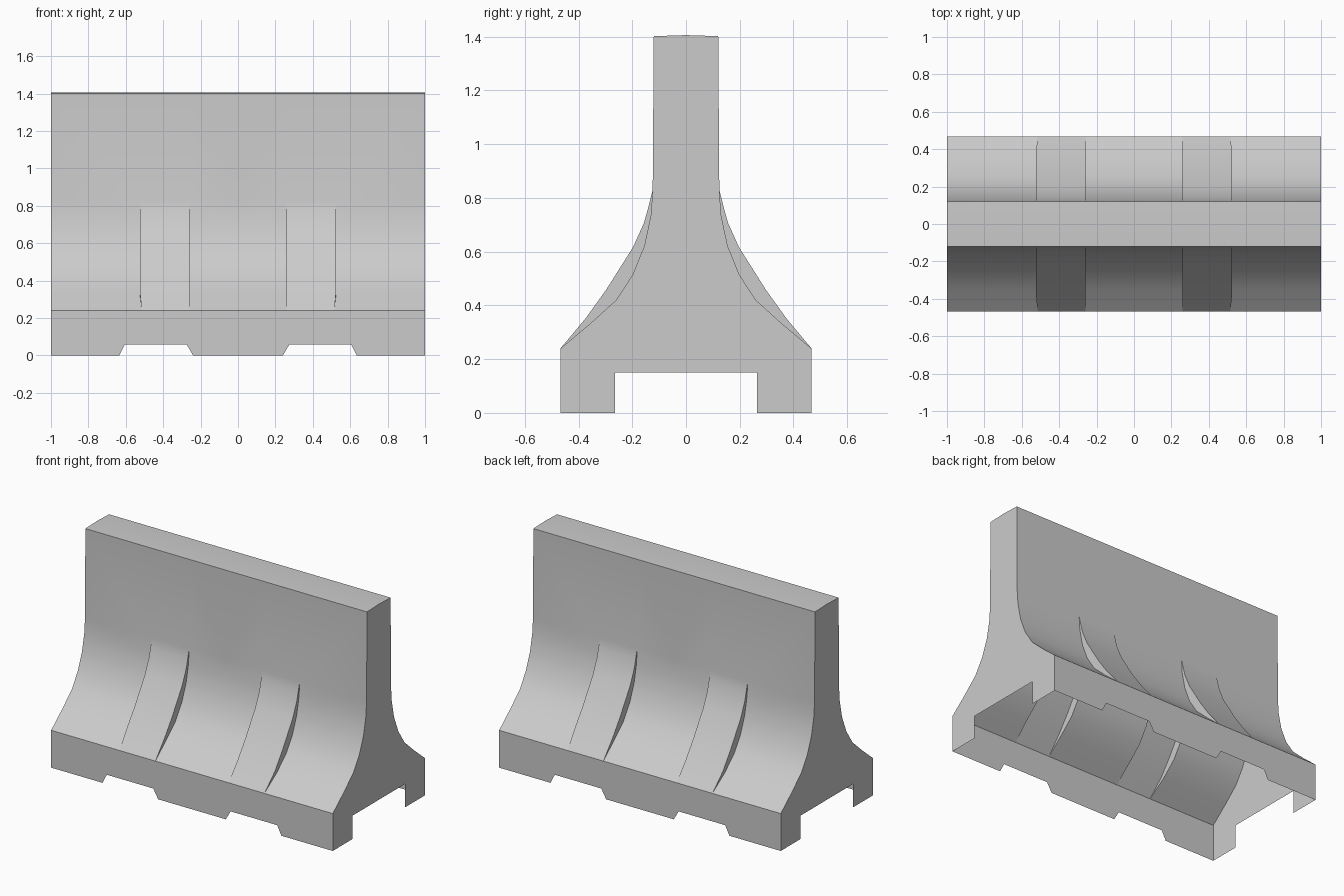
import bpy, bmesh, math

if "Cube" in bpy.data.objects:
    bpy.data.objects.remove(bpy.data.objects["Cube"])

# Half profiles (y, z) of the flared side: plain panel and raised rib
PLAIN = [(.467, .24), (.357, .332), (.26, .42), (.198, .515), (.155, .622), (.131, .735), (.124, .83), (.12, 1.402)]
RIB = [(.467, .24), (.375, .35), (.298, .457), (.197, .617), (.156, .708), (.139, .77), (.124, .83), (.12, 1.402)]


def make(name, verts, faces, smooth=()):
    """One quarter of a part, mirrored in x and y."""
    bm = bmesh.new()
    vs = [bm.verts.new(v) for v in verts]
    for i, f in enumerate(faces):
        face = bm.faces.new([vs[j] for j in f])
        face.smooth = i in smooth
    bmesh.ops.remove_doubles(bm, verts=bm.verts[:], dist=1e-5)
    mesh = bpy.data.meshes.new(name)
    bm.to_mesh(mesh)
    bm.free()
    mesh.set_sharp_from_angle(angle=math.radians(30))
    ob = bpy.data.objects.new(name, mesh)
    bpy.context.collection.objects.link(ob)
    mod = ob.modifiers.new("mirror", 'MIRROR')
    mod.use_axis = (True, True, False)
    return ob


def polygon(name, verts):
    return make(name, verts, [range(len(verts))])


# Flared sides: loft along x through plain, rib, plain
stations = [(0, PLAIN), (.26, PLAIN), (.26, RIB), (.525, RIB), (.525, PLAIN), (1, PLAIN)]
n = len(PLAIN)
verts = []
for x, prof in stations:
    for k, (y, z) in enumerate(prof):
        verts.append((.515 if x == .525 and k == 0 else x, y, z))
faces, smooth = [], set()
for s in range(len(stations) - 1):
    for k in range(n - 1):
        # the step walls of a rib vanish where both profiles meet
        if s in (1, 3) and k >= n - 2:
            continue
        a, b = s * n + k, (s + 1) * n + k
        if s in (1, 3) and k in (0, n - 3):
            quad = [a, a + 1, b + 1] if k == 0 else [a, a + 1, b]
        else:
            quad = [a, a + 1, b + 1, b]
        if s == 4:
            smooth.add(len(faces))
        faces.append(quad)
make("flared_sides", verts, faces, smooth)

# Vertical base skirt with forklift notches
skirt = [(0, 0), (0, .24), (.515, .24), (1, .24), (1, 0), (.635, 0), (.605, .06), (.275, .06), (.24, 0)]
polygon("base_skirt", [(x, .467, z) for x, z in skirt])

# End walls with the drainage cutout
end = [(0, .15), (.265, .15), (.265, 0), (.467, 0)] + PLAIN + [(0, 1.406)]
polygon("end_walls", [(1, y, z) for y, z in end])

# Slightly crowned top; underside stays open
polygon("top_cap", [(0, 0, 1.406), (1, 0, 1.406), (1, .12, 1.402), (0, .12, 1.402)])
